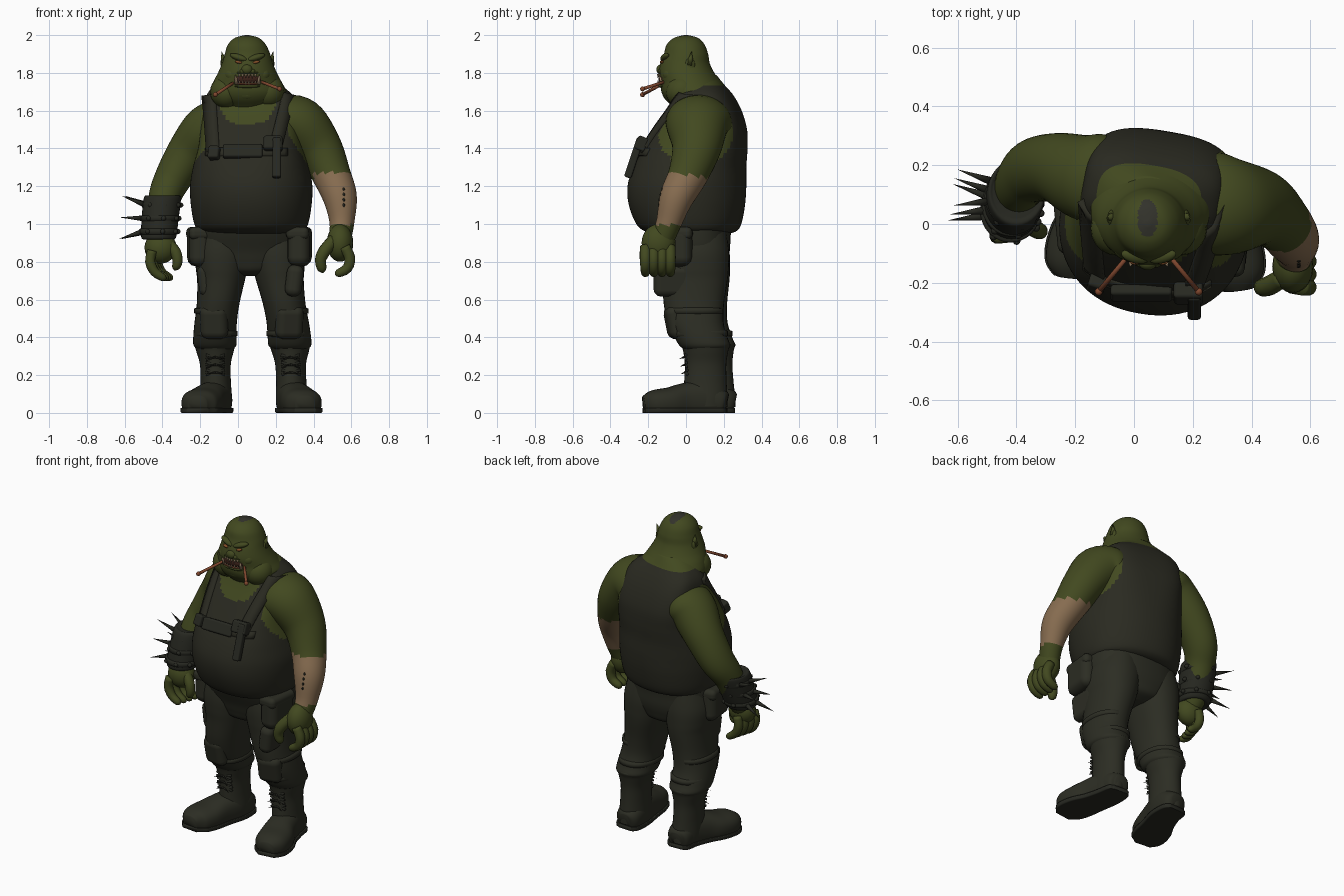
import bpy, bmesh, math
from mathutils import Vector, Matrix, Euler
from mathutils.bvhtree import BVHTree

cube = bpy.data.objects.get("Cube")
if cube:
    bpy.data.objects.remove(cube, do_unlink=True)


def material(name, r, g, b):
    m = bpy.data.materials.new(name)
    m.use_nodes = True
    m.diffuse_color = (r, g, b, 1)
    m.node_tree.nodes["Principled BSDF"].inputs["Base Color"].default_value = (r, g, b, 1)
    return m


SKIN = material("green skin", .054, .066, .014)
VEST = material("vest cloth", .023, .023, .015)
PANTS = material("trouser cloth", .025, .026, .017)
LEATHER = material("dark leather", .02, .021, .015)
BANDAGE = material("bandage", .24, .15, .08)
STICK = material("reddish wood", .22, .065, .028)
TEETH = material("teeth", .28, .2, .12)
MOUTH = material("mouth", .045, .016, .01)
EYE = material("eye", .22, .075, .02)
HAIR = material("stubble", .032, .032, .024)
MID = .06  # middle line of the body in x


def finish(name, bm, mats, rule=None):
    bmesh.ops.recalc_face_normals(bm, faces=bm.faces)
    for f in bm.faces:
        f.smooth = True
        if rule:
            f.material_index = int(rule(f.calc_center_median()))
    me = bpy.data.meshes.new(name)
    bm.to_mesh(me)
    bm.free()
    for m in mats:
        me.materials.append(m)
    ob = bpy.data.objects.new(name, me)
    bpy.context.collection.objects.link(ob)
    return ob


def spline(keys, sub):
    out = []
    for i in range(len(keys) - 1):
        a, b, c, d = (keys[min(max(j, 0), len(keys) - 1)] for j in range(i - 1, i + 3))
        for t in (s / sub for s in range(sub)):
            out.append([q + .5 * t * (r - p + t * (2*p - 5*q + 4*r - s + t * (3*(q - r) + s - p)))
                        for p, q, r, s in zip(a, b, c, d)])
    return out + [list(keys[-1])]


def loft(name, keys, mats, rule=None, ref=None, power=2, yaw=0, low=-9, high=9, seg=32, sub=6):
    """Skin rings (x, y, z, width, depth, own power); ref tilts the rings across the path."""
    rings, bm, rows = spline(keys, sub), bmesh.new(), []
    spin = Matrix.Rotation(yaw, 3, 'Z')
    for i, k in enumerate(rings):
        u, v = spin @ Vector((1, 0, 0)), spin @ Vector((0, 1, 0))
        if ref:
            t = Vector(rings[min(i + 1, len(rings) - 1)][:3]) - Vector(rings[max(i - 1, 0)][:3])
            u = t.cross(Vector(ref)).normalized()
            v = u.cross(t).normalized()
        row, square = [], k[5] if len(k) > 5 else power
        for a in (math.tau * j / seg for j in range(seg)):
            ca, sa = (math.copysign(abs(w) ** (2 / square), w) for w in (math.cos(a), math.sin(a)))
            p = Vector(k[:3]) + u * ca * max(k[3], .003) + v * sa * max(k[4], .003)
            p.z = min(max(p.z, low), high)
            row.append(bm.verts.new(p))
        rows.append(row)
    for a, b in zip(rows, rows[1:]):
        for j in range(seg):
            bm.faces.new((a[j], a[j - 1], b[j - 1], b[j]))
    bm.faces.new(rows[0])
    bm.faces.new(rows[-1])
    return finish(name, bm, mats, rule)


def ball(name, loc, size, mat, rot=(0, 0, 0)):
    bm = bmesh.new()
    bmesh.ops.create_uvsphere(bm, u_segments=20, v_segments=12, radius=1,
                              matrix=Matrix.LocRotScale(Vector(loc), Euler(rot), Vector(size)))
    return finish(name, bm, [mat])


def box(name, loc, size, mat, rot=(0, 0, 0), bevel=.02):
    bm = bmesh.new()
    bmesh.ops.create_cube(bm, size=1, matrix=Matrix.LocRotScale(Vector(loc), Euler(rot), Vector(size)))
    ob = finish(name, bm, [mat])
    mod = ob.modifiers.new("round", 'BEVEL')
    mod.width, mod.segments, mod.harden_normals = bevel, 3, True
    return ob


def cone(name, base, tip, r, mat, r_tip=0):
    base, tip = Vector(base), Vector(tip)
    d = tip - base
    bm = bmesh.new()
    bmesh.ops.create_cone(bm, cap_ends=True, segments=10, radius1=r, radius2=r_tip, depth=d.length,
                          matrix=Matrix.LocRotScale((base + tip) / 2, d.to_track_quat('Z', 'Y'), None))
    return finish(name, bm, [mat])


# Torso: one body, the vest coloured around arm holes and neckline
def bare(c):
    neck = c.z > 1.73 or (c.y < .1 and abs((c.x - .05) / .155) ** 2.7 + abs((c.z - 1.71) / .18) ** 2.7 < 1)
    arm = abs(c.x - .065) > .2 and ((c.y - .05) / .2) ** 2 + ((c.z - 1.48) / .17) ** 2 < 1
    return neck or arm


torso = loft("torso_with_vest", [
    (.07, .03, .945, .2, .17, 2.2), (.07, .025, .96, .27, .235, 2.2), (.07, .015, 1, .3, .275, 2.2),
    (.07, .005, 1.1, .318, .305, 2.2), (.07, .005, 1.2, .322, .312, 2.2), (.07, .02, 1.3, .305, .295, 2.4),
    (.075, .05, 1.4, .28, .268, 2.8), (.075, .08, 1.5, .265, .232, 3.2), (.07, .1, 1.6, .25, .182, 3.3),
    (.062, .1, 1.68, .227, .14, 3.1), (.05, .09, 1.74, .17, .105, 2.5), (.05, .08, 1.79, .1, .08, 2)],
    [VEST, SKIN], bare, yaw=-.17, seg=80, sub=8)


def tree_of(ob):
    return BVHTree.FromPolygons([v.co for v in ob.data.vertices], [p.vertices for p in ob.data.polygons])


def front(tree, x, z):
    hit = tree.ray_cast(Vector((x, -2, z)), Vector((0, 1, 0)))[0]
    return Vector((x, hit.y if hit else .08, z))


chest = tree_of(torso)


# Straps laid on the chest
def strap(name, start, end, width, thick, mat, steps=24):
    a, b = Vector((start[0], 0, start[1])), Vector((end[0], 0, end[1]))
    side = (b - a).cross(Vector((0, 1, 0))).normalized() * width / 2
    bm, rows = bmesh.new(), []
    for i in range(steps + 1):
        spots = (a.lerp(b, i / steps) + side * w for w in (-1, 0, 1))
        rows.append([bm.verts.new(front(chest, p.x, p.z)) for p in spots])
    for r, s in zip(rows, rows[1:]):
        for j in (0, 1):
            bm.faces.new((r[j], r[j + 1], s[j + 1], s[j]))
    mod = finish(name, bm, [mat]).modifiers.new("thickness", 'SOLIDIFY')
    mod.thickness, mod.offset = thick, 0


strap("right_suspender", (-.15, 1.68), (-.13, 1.38), .065, .025, VEST)
strap("left_suspender", (.265, 1.68), (.19, 1.38), .065, .035, VEST)
strap("chest_belt", (-.17, 1.38), (.26, 1.38), .04, .016, VEST)
box("chest_plate", (.025, -.235, 1.385), (.21, .04, .075), LEATHER, (-.4, 0, 0), .012)
box("small_pouch", (-.125, -.2, 1.375), (.06, .06, .07), LEATHER, (-.4, 0, -.3), .012)
box("holster", (.205, -.275, 1.35), (.045, .04, .22), LEATHER, (-.32, 0, 0), .01)
box("holster_top", (.185, -.235, 1.425), (.1, .06, .075), LEATHER, (-.4, 0, 0), .012)

# Head, widening into the jowls and the thick neck
loft("head", [
    (.055, .06, 1.57, .1, .08), (.055, .06, 1.62, .14, .13), (.055, .055, 1.66, .187, .165),
    (.055, .045, 1.7, .202, .175), (.05, .025, 1.75, .182, .16), (.05, .003, 1.8, .156, .147),
    (.05, -.005, 1.85, .135, .131), (.05, 0, 1.9, .12, .117), (.047, -.002, 1.95, .1, .1),
    (.047, 0, 1.985, .064, .064), (.047, 0, 2, .01, .01)], [SKIN, HAIR],
    lambda c: c.z > 1.9 and ((c.x - .046) / .034) ** 2 + ((c.y - .02) / .064) ** 2 < 1, seg=64, sub=8)
ball("chin", (.05, -.065, 1.69), (.085, .06, .045), SKIN)
ball("nose", (.047, -.135, 1.818), (.03, .022, .026), SKIN)
for s in (-1, 1):
    x = lambda d: .05 + s * d
    side = "left" if s > 0 else "right"
    ball(side + "_jowl", (x(.11), -.015, 1.7), (.088, .092, .088), SKIN)
    ball(side + "_cheek", (x(.075), -.068, 1.79), (.05, .055, .045), SKIN)
    ball(side + "_brow", (x(.047), -.111, 1.882), (.05, .022, .017), SKIN, (0, -s * .3, s * .25))
    ball(side + "_eye", (x(.047), -.127, 1.857), (.019, .012, .008), EYE, (0, -s * .25, 0))
    ball(side + "_nostril", (x(.026), -.132, 1.808), (.016, .016, .014), SKIN)
    ball(side + "_ear", (x(.126), .02, 1.84), (.015, .028, .038), SKIN)
    cone(side + "_ear_tip", (x(.122), .02, 1.845), (x(.137), .03, 1.915), .022, SKIN)
    # Tusks and teeth
    cone(side + "_tusk", (x(.058), -.125, 1.742), (x(.064), -.145, 1.795), .012, TEETH)
    for i in range(3):
        d, y = .008 + .017 * i, -.146 + .006 * i
        cone(side + "_upper_tooth", (x(d), y, 1.794), (x(d), y - .005, 1.77), .007, TEETH)
        cone(side + "_lower_tooth", (x(d), y, 1.742), (x(d), y - .005, 1.762), .007, TEETH)
    # Gnawed sticks held in the corners of the mouth
    tip = (x(.17), -.23, 1.7 + s * .015)
    cone(side + "_stick", (x(.055), -.09, 1.76), tip, .008, STICK, .009)
    ball(side + "_stick_knob", tip, (.013, .013, .013), STICK)
ball("mouth_cavity", (.05, -.115, 1.768), (.076, .032, .034), MOUTH)
ball("upper_lip", (.05, -.118, 1.801), (.07, .03, .01), SKIN)
ball("lower_gum", (.05, -.117, 1.742), (.066, .034, .008), STICK)
ball("lower_lip", (.05, -.112, 1.73), (.072, .034, .012), SKIN)

# Arms, tilted rings; the left forearm is wrapped
arm = loft("left_arm", [
    (.2, .07, 1.5, .08, .08), (.25, .07, 1.53, .14, .17), (.33, .06, 1.52, .147, .165),
    (.43, .055, 1.4, .122, .13), (.495, .01, 1.26, .102, .105), (.54, -.05, 1.14, .09, .09),
    (.55, -.09, 1.01, .066, .068), (.54, -.12, .93, .06, .062)], [SKIN, BANDAGE],
    lambda c: .995 < c.z < 1.26 - .12 * c.y and c.x > .4, ref=(0, 1, 0), seg=40)
wrap = tree_of(arm)
for i in range(4):
    ball("bandage_stitch", front(wrap, .56, 1.1 + .028 * i), (.006, .004, .01), LEATHER)
loft("right_arm", [
    (-.06, .14, 1.5, .08, .08), (-.11, .15, 1.53, .12, .15), (-.17, .16, 1.49, .132, .145),
    (-.26, .19, 1.38, .115, .12), (-.345, .18, 1.24, .098, .108), (-.39, .13, 1.13, .085, .09),
    (-.41, .06, .96, .07, .07), (-.41, .03, .9, .055, .055)], [SKIN], ref=(0, 1, 0), seg=40)


# Hands
def finger(name, *pts, r=.028):
    taper = (1, 1.05, .95, .75)
    keys = [(*p, r * t, r * t) for p, t in zip(pts, taper)]
    end = Vector(pts[-1]) + (Vector(pts[-1]) - Vector(pts[-2])).normalized() * r * .6
    loft(name, keys + [(*end, .004, .004)], [SKIN], ref=(.3, 1, .2), seg=12, sub=3)


ball("left_palm", (.54, -.145, .9), (.07, .09, .1), SKIN)
ball("right_palm", (-.41, .015, .875), (.085, .07, .085), SKIN)
for i in range(4):
    y, x = -.215 + .044 * i, -.455 + .012 * i
    finger("left_finger", (.565, y, .88), (.592, y, .82), (.578, y, .765), (.53, y, .738))
    y = -.04 + .04 * i
    finger("right_finger", (x, y, .86), (x - .01, y, .8), (x + .015, y, .745), (x + .06, y, .715), r=.026)
finger("left_thumb", (.51, -.18, .92), (.46, -.21, .86), (.437, -.215, .81), (.445, -.21, .76), r=.032)
finger("right_thumb", (-.37, 0, .9), (-.33, -.02, .85), (-.32, -.025, .8), (-.33, -.02, .77), r=.028)

# Spiked bracer
loft("bracer", [(-.4, .11, 1.145, .08, .09), (-.4, .105, 1.14, .098, .115), (-.412, .07, 1.03, .098, .11),
                (-.42, .04, .93, .092, .095), (-.42, .04, .92, .07, .07)], [LEATHER])
for k, (cx, cy, cz) in enumerate(((-.405, .095, 1.1), (-.415, .065, 1.03), (-.42, .045, .96))):
    loft("bracer_band", [(cx, cy, cz + h, r, r + .005) for h, r in
                         ((.016, .096), (.012, .103), (-.012, .103), (-.016, .096))], [LEATHER], sub=1)
    for a in range(8):
        d = Vector((math.cos(a * math.pi / 4 + .2), math.sin(a * math.pi / 4 + .2), 0))
        p = Vector((cx, cy, cz)) + d * .105
        if d.x < -.8:
            cone("spike", p - d * .02, p + Vector((-.11, d.y * .06, .05 - .045 * k)), .016, LEATHER)
        else:
            ball("stud", p, (.013, .013, .013), LEATHER)

# Trousers
loft("trouser_seat", [
    (.065, .03, 1.05, .28, .23), (.065, .035, .95, .285, .203), (.065, .052, .86, .272, .18),
    (.062, .055, .8, .23, .163), (.06, .055, .75, .15, .14), (.06, .055, .725, .06, .08)],
    [PANTS], power=2.3)

# Legs, boots and pads for both sides
for s, spread, back, toe in ((1, .06, -.01, 0), (-1, 0, .04, .03)):
    side = "left" if s > 0 else "right"
    P = lambda d, y, z, *r: (MID + s * (d + spread * (.9 - z)), y + back * (.9 - z), z, *r)
    loft(side + "_trouser_leg", [
        P(.14, .05, .98, .12, .16), P(.143, .05, .86, .144, .178), P(.147, .05, .77, .137, .178),
        P(.15, .05, .7, .126, .172), P(.165, .045, .58, .113, .16), P(.178, .055, .48, .112, .148),
        P(.182, .085, .4, .115, .14), P(.182, .105, .355, .112, .133), P(.182, .105, .33, .085, .1)],
        [PANTS], power=2.2)
    loft(side + "_boot_shaft", [
        P(.182, .11, .375, .07, .1), P(.182, .11, .365, .106, .13), P(.182, .11, .33, .1, .12),
        P(.18, .11, .26, .082, .11), P(.178, .11, .17, .08, .112), P(.176, .11, .08, .084, .118),
        P(.176, .11, .03, .08, .118)], [PANTS])
    foot = [P(.17, .225, .05, .04, .05), P(.17, .2, .055, .072, .07), P(.175, .11, .07, .084, .1),
            P(.195 + toe * .4, .01, .065, .09, .095), P(.22 + toe * .7, -.08, .055, .104, .08),
            P(.238 + toe, -.165, .05, .094, .07), P(.245 + toe, -.215, .045, .05, .045)]
    loft(side + "_foot", foot, [PANTS], ref=(0, 0, 1), power=2.4, low=.01)
    loft(side + "_sole", [(*k[:2], .02, k[3] + .006, .03) for k in foot], [LEATHER],
         ref=(0, 0, 1), power=4, low=0, high=.025)
    for i in range(3):
        z = .215 + .04 * i
        x, y = P(.18, .003 - .004 * i, z)[:2]
        for t in (-1, 1):
            cone(side + "_lace", (x - .05, y + .01, z - t * .012), (x + .05, y + .01, z + t * .012),
                 .007, LEATHER, .007)
            cone(side + "_lace_end", (x, y, z), (x + t * .05, y - .025, z - .01), .006, LEATHER)
    box(side + "_knee_pad", P(.187, -.055, .48), (.15, .09, .18), PANTS, (.2, 0, s * .2), .043)
    for z, y in ((.42, .076), (.54, .05)):
        kx, ky = P(.177, y, z)[:2]
        loft(side + "_knee_strap", [(kx, ky, z + h, .112 + g, .148 + g) for h, g in
                                    ((.02, -.015), (.012, .003), (-.012, .003), (-.02, -.015))],
             [PANTS], power=2.2, sub=1)
    turn = -.03 - s * .04
    box(side + "_thigh_pocket", P(.226, turn, .7), (.09, .2, .17), PANTS, (0, s * .12, 0), .04)
    box(side + "_hip_pouch", P(.265, turn, .88), (.12, .21, .21), PANTS, (0, 0, -s * .1), .05)
    box(side + "_pouch_flap", P(.266, turn, .95), (.123, .215, .07), PANTS, (0, 0, -s * .1), .03)
